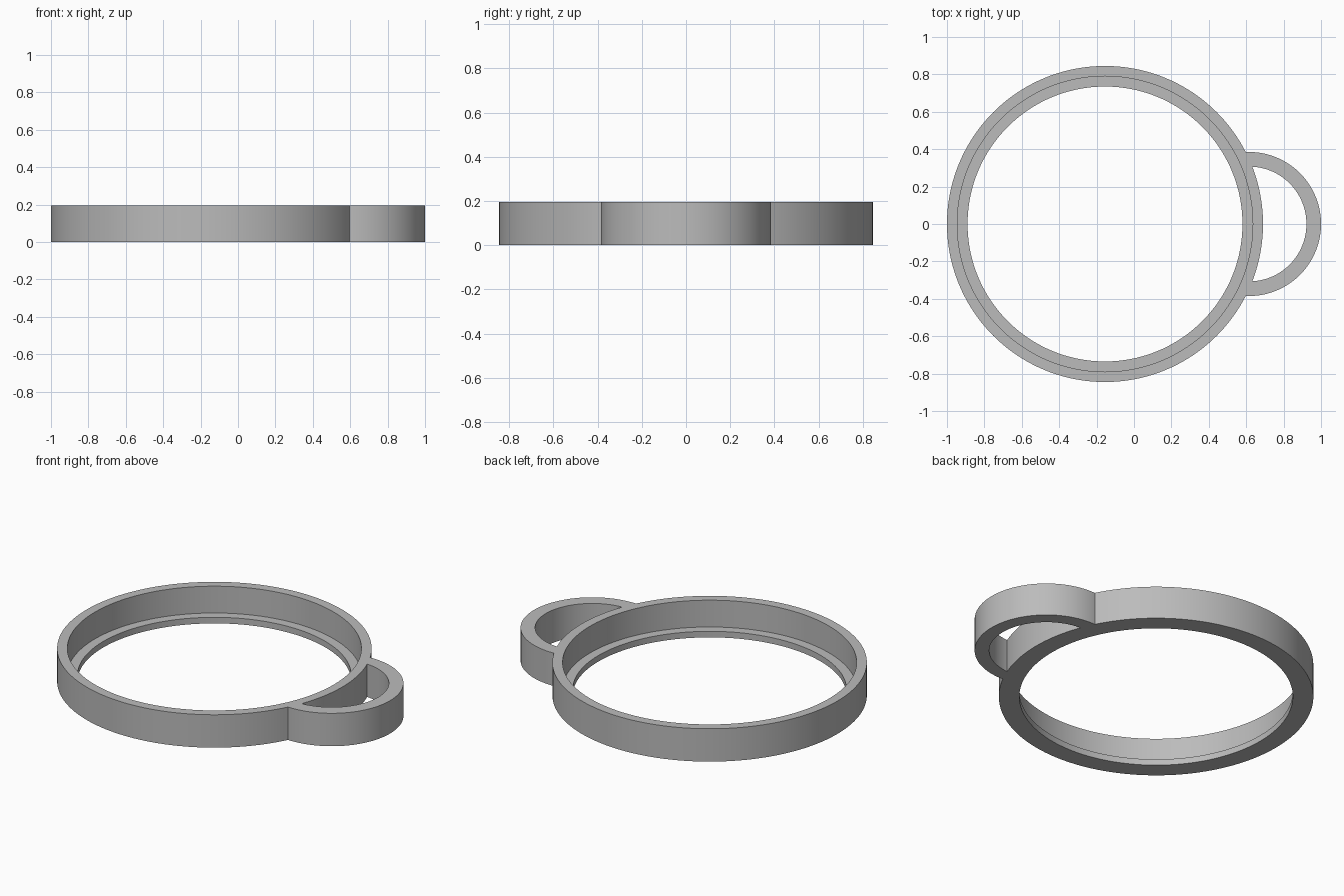
import bpy, bmesh
from math import cos, sin, radians

old = bpy.data.objects.get("Cube")
if old:
    bpy.data.objects.remove(old, do_unlink=True)

HEIGHT = 0.195
LEDGE = 0.036

grey = bpy.data.materials.new("plain grey")
grey.use_nodes = True
colour = (0.5, 0.5, 0.5, 1)
grey.diffuse_color = colour
grey.node_tree.nodes["Principled BSDF"].inputs["Base Color"].default_value = colour


def sweep(name, centre_x, profile, start, end, steps):
    """Turn a closed (radius, height) profile about a vertical axis."""
    full = end - start == 360
    bm = bmesh.new()
    rows = []
    for i in range(steps if full else steps + 1):
        a = radians(start + (end - start) * i / steps)
        rows.append([bm.verts.new((centre_x + r * cos(a), r * sin(a), z))
                     for r, z in profile])
    n = len(profile)
    for i in range(steps):
        a, b = rows[i], rows[(i + 1) % len(rows)]
        for j in range(n):
            k = (j + 1) % n
            bm.faces.new((a[j], b[j], b[k], a[k]))
    if not full:
        bm.faces.new(rows[0])
        bm.faces.new(rows[-1])
    bmesh.ops.recalc_face_normals(bm, faces=bm.faces)
    mesh = bpy.data.meshes.new(name)
    bm.to_mesh(mesh)
    bm.free()
    mesh.materials.append(grey)
    obj = bpy.data.objects.new(name, mesh)
    bpy.context.collection.objects.link(obj)
    return obj


# Round rim with a thin inner ledge at the bottom
ring = sweep("ring_with_handle", -0.155,
             [(0.735, 0), (0.845, 0), (0.845, HEIGHT),
              (0.79, HEIGHT), (0.79, LEDGE), (0.735, LEDGE)], 0, 360, 160)

# Half-round handle whose ends are buried in the rim wall
handle = sweep("handle", 0.615,
               [(0.307, 0), (0.385, 0), (0.385, HEIGHT), (0.307, HEIGHT)],
               -95, 95, 72)

# Fuse the handle into the rim
union = ring.modifiers.new("fuse_handle", "BOOLEAN")
union.operation = "UNION"
union.solver = "EXACT"
union.object = handle
bpy.context.view_layer.objects.active = ring
for obj in bpy.context.selected_objects:
    obj.select_set(False)
ring.select_set(True)
bpy.ops.object.modifier_apply(modifier=union.name)
bpy.data.objects.remove(handle, do_unlink=True)
bpy.ops.object.shade_smooth_by_angle(angle=radians(30))
